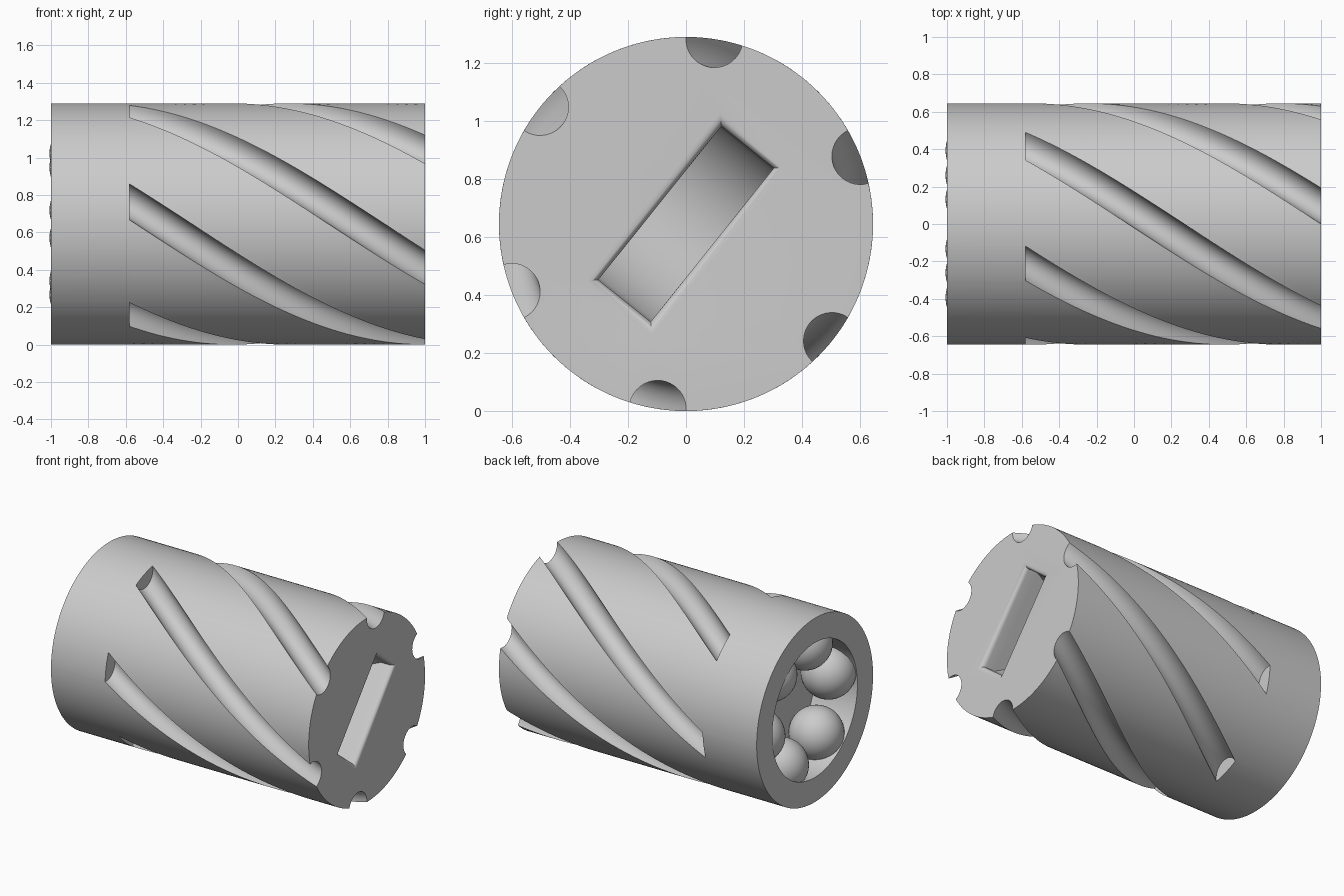
import bpy, bmesh, math
from mathutils import Vector

if "Cube" in bpy.data.objects:
    bpy.data.objects.remove(bpy.data.objects["Cube"])

R = 0.645            # barrel radius, also height of its axis
FLUTE_R = 0.098
FLUTES = 6
FLUTE_START = -0.58
TWIST = math.radians(92)
PHASE = math.radians(81.3)   # flute angle at the slotted end
BORE_R, BORE_FLOOR = 0.472, -0.67
BALL_R, BALL_RING, BALL_X = 0.178, 0.40, -0.83

grey = bpy.data.materials.new("plain_grey")
grey.use_nodes = True
grey.diffuse_color = (0.6, 0.6, 0.6, 1)
grey.node_tree.nodes["Principled BSDF"].inputs["Base Color"].default_value = (0.6, 0.6, 0.6, 1)


def make_object(name, bm):
    bmesh.ops.recalc_face_normals(bm, faces=bm.faces)
    mesh = bpy.data.meshes.new(name)
    bm.to_mesh(mesh)
    bm.free()
    obj = bpy.data.objects.new(name, mesh)
    bpy.context.collection.objects.link(obj)
    mesh.materials.append(grey)
    return obj


def smooth(obj):
    bpy.ops.object.select_all(action='DESELECT')
    obj.select_set(True)
    bpy.context.view_layer.objects.active = obj
    bpy.ops.object.shade_smooth_by_angle(angle=math.radians(32))


def polar(radius, angle):
    return Vector((radius * math.cos(angle), radius * math.sin(angle)))


def fluted_outline(arc_steps=18, land_steps=14):
    """Circle with round notches, the first one centred on angle zero."""
    points = []
    half = 2 * math.asin(FLUTE_R / (2 * R))
    phi = math.acos(-FLUTE_R / (2 * R))
    pitch = math.tau / FLUTES
    for k in range(FLUTES):
        centre = polar(R, k * pitch)
        for i in range(arc_steps):
            a = math.tau - phi + (2 * phi - math.tau) * i / arc_steps
            points.append(centre + polar(FLUTE_R, a + k * pitch))
        for i in range(land_steps):
            points.append(polar(R, k * pitch + half + (pitch - 2 * half) * i / land_steps))
    return points


def add_ring(bm, points, x, turn):
    ring = []
    for p in points:
        q = polar(p.length, math.atan2(p.y, p.x) + turn)
        ring.append(bm.verts.new((x, q.x, q.y + R)))
    return ring


# Barrel: twisted fluted length, plain length, then the ball bore
outline = fluted_outline()
circle = [p.normalized() * R for p in outline]
bore = [p.normalized() * BORE_R for p in outline]
bm = bmesh.new()
rings = []
SLICES = 64
for i in range(SLICES + 1):
    t = i / SLICES
    rings.append(add_ring(bm, outline, 1 + (FLUTE_START - 1) * t, PHASE - TWIST * t))
for points, x in ((circle, FLUTE_START), (circle, -1), (bore, -1), (bore, BORE_FLOOR)):
    rings.append(add_ring(bm, points, x, PHASE - TWIST))
for a, b in zip(rings, rings[1:]):
    for i in range(len(a)):
        j = (i + 1) % len(a)
        bm.faces.new((a[i], a[j], b[j], b[i]))
bm.faces.new(rings[0])
bm.faces.new(rings[-1])
bmesh.ops.remove_doubles(bm, verts=bm.verts, dist=0.00001)
barrel = make_object("barrel", bm)

# Slot cutter: rounded lip, straight walls, curved floor
HALF_L, HALF_W, LIP, WALL, ARC_R = 0.339, 0.1155, 0.032, 0.1, 0.36
side = [(LIP, -0.05)]
for i in range(7):
    t = math.radians(15 * i)
    side.append((LIP * (1 - math.sin(t)), LIP * (1 - math.cos(t))))
path = [(HALF_L + off, HALF_W + off, 1 - depth) for off, depth in side]
sweep = math.asin(HALF_L / ARC_R)
for i in range(16):
    a = sweep * (1 - i / 15.5)
    path.append((ARC_R * math.sin(a), HALF_W,
                 1 - WALL - ARC_R * (math.cos(a) - math.cos(sweep))))
path = [(-u, v, x) for u, v, x in path] + path[::-1]

slot_angle = PHASE - math.radians(30)
along, across = polar(1, slot_angle), polar(1, slot_angle + math.pi / 2)
bm = bmesh.new()


def cutter_side(sign):
    verts = []
    for u, v, x in path:
        p = along * u + across * v * sign
        verts.append(bm.verts.new((x, p.x, p.y + R)))
    return verts


left, right = cutter_side(-1), cutter_side(1)
n = len(path)
for i in range(n):
    j = (i + 1) % n
    bm.faces.new((left[i], left[j], right[j], right[i]))
for row in (left, right):
    for i in range(n // 2 - 1):
        bm.faces.new((row[i], row[i + 1], row[n - 2 - i], row[n - 1 - i]))
cutter = make_object("slot_cutter", bm)
cutter.hide_render = True

cut = barrel.modifiers.new("slot", 'BOOLEAN')
cut.operation = 'DIFFERENCE'
cut.solver = 'EXACT'
cut.object = cutter
bpy.ops.object.select_all(action='DESELECT')
barrel.select_set(True)
bpy.context.view_layer.objects.active = barrel
bpy.ops.object.modifier_apply(modifier=cut.name)
bpy.data.objects.remove(cutter)
smooth(barrel)

# Ring of balls in the bore, one in line with each flute
for k in range(FLUTES):
    p = polar(BALL_RING, PHASE - TWIST + k * math.tau / FLUTES)
    bm = bmesh.new()
    bmesh.ops.create_uvsphere(bm, u_segments=40, v_segments=24, radius=BALL_R)
    bmesh.ops.translate(bm, verts=bm.verts, vec=(BALL_X, p.x, p.y + R))
    smooth(make_object(f"ball_{k + 1}", bm))
